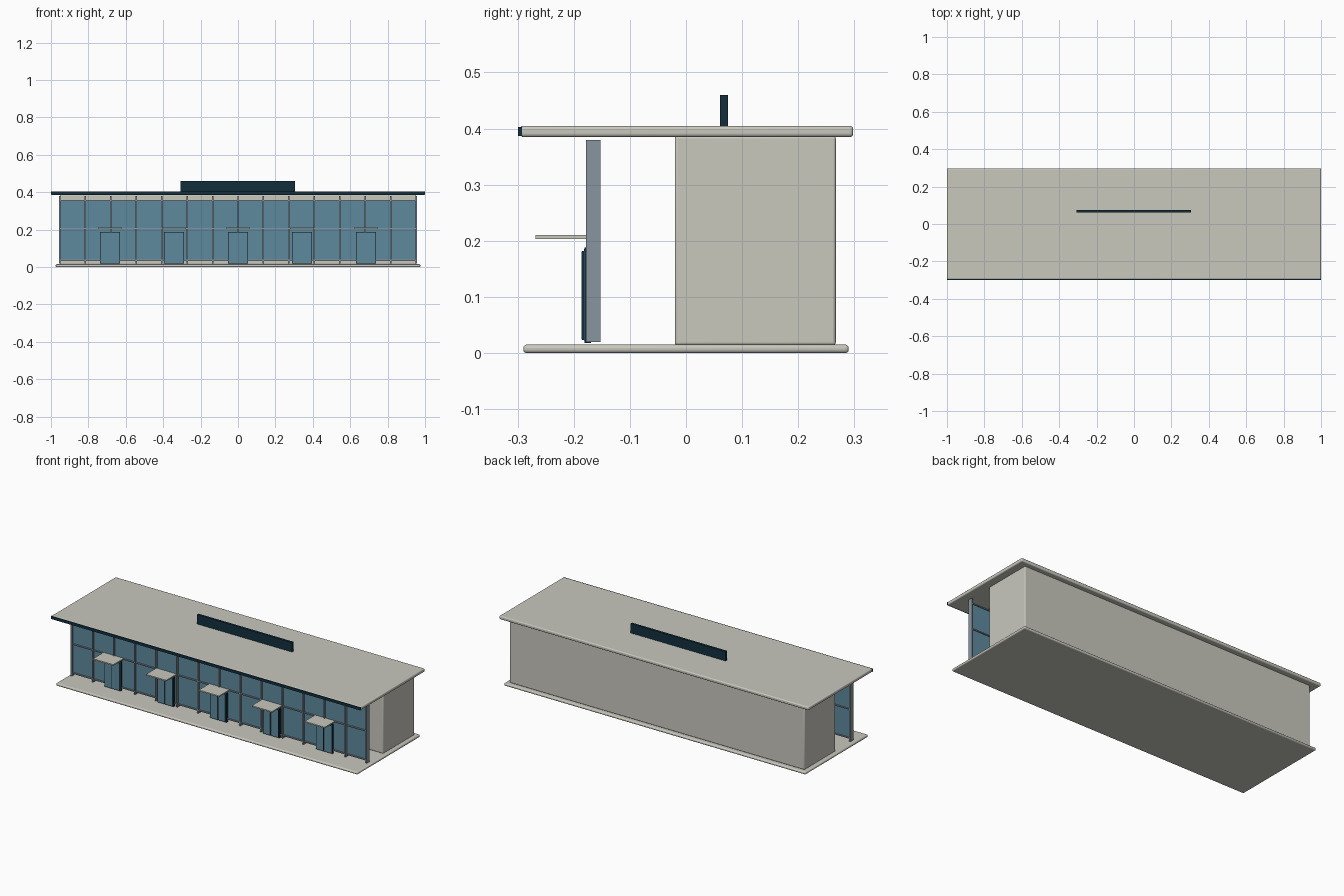
import bpy

if "Cube" in bpy.data.objects:
    bpy.data.objects.remove(bpy.data.objects["Cube"])


def material(name, rgb):
    m = bpy.data.materials.new(name)
    m.diffuse_color = (*rgb, 1.0)
    m.use_nodes = True
    m.node_tree.nodes["Principled BSDF"].inputs["Base Color"].default_value = m.diffuse_color
    return m


CREAM = material("cream_concrete", (0.585, 0.578, 0.515))
GLASS = material("blue_glass", (0.112, 0.254, 0.337))
NAVY = material("dark_navy", (0.006, 0.028, 0.046))
METAL = material("grey_metal", (0.25, 0.30, 0.345))


def box(name, x, y, z, mat, bevel=0.0):
    """Box from (min, max) ranges, optionally with rounded edges."""
    size = [r[1] - r[0] for r in (x, y, z)]
    centre = [(r[0] + r[1]) / 2 for r in (x, y, z)]
    bpy.ops.mesh.primitive_cube_add(size=1, location=centre)
    ob = bpy.context.object
    ob.name = name
    ob.scale = size
    bpy.ops.object.transform_apply(location=False, rotation=False, scale=True)
    ob.data.materials.append(mat)
    if bevel:
        mod = ob.modifiers.new("rounded_edges", "BEVEL")
        mod.width = bevel
        mod.segments = 3
        bpy.ops.object.shade_smooth_by_angle(angle=0.6)
    return ob


# Floor slab, rear solid block and flat roof
box("floor_slab", (-0.975, 0.975), (-0.29, 0.29), (0.0, 0.015), CREAM, 0.006)
box("rear_block", (-0.953, 0.953), (-0.02, 0.267), (0.014, 0.387), CREAM, 0.005)
box("roof_slab", (-1.0, 1.0), (-0.296, 0.298), (0.385, 0.405), CREAM, 0.006)

# Dark trim on the front roof edge and upright plate on the roof
box("roof_fascia", (-1.0, 1.0), (-0.299, -0.292), (0.387, 0.403), NAVY)
box("rooftop_plate", (-0.308, 0.306), (0.061, 0.075), (0.404, 0.46), NAVY)

# Glass curtain wall
box("front_glass", (-0.956, 0.953), (-0.168, -0.163), (0.034, 0.356), GLASS)

# Vertical mullions and horizontal rails
COUNT = 15
for i in range(COUNT):
    cx = -0.953 + i * 1.906 / (COUNT - 1)
    box(f"mullion_{i + 1}", (cx - 0.004, cx + 0.004), (-0.178, -0.152),
        (0.02, 0.38), METAL)
for label, cz in (("bottom", 0.036), ("middle", 0.205), ("top", 0.355)):
    box(f"{label}_rail", (-0.953, 0.953), (-0.175, -0.157),
        (cz - 0.003, cz + 0.003), METAL)

# Double doors, each with a small canopy
for i in range(5):
    cx = (i - 2) * 0.342
    box(f"door_frame_{i + 1}", (cx - 0.053, cx + 0.053), (-0.181, -0.169),
        (0.018, 0.188), NAVY)
    box(f"door_frame_glass_{i + 1}", (cx - 0.05, cx + 0.05),
        (-0.1818, -0.1805), (0.022, 0.185), GLASS)
    for side, s in (("left", -1), ("right", 1)):
        lx = cx + s * 0.0255
        box(f"{side}_door_{i + 1}", (lx - 0.0235, lx + 0.0235),
            (-0.1855, -0.181), (0.023, 0.182), NAVY)
        box(f"{side}_door_glass_{i + 1}", (lx - 0.0225, lx + 0.0225),
            (-0.1865, -0.185), (0.024, 0.181), GLASS)
    box(f"door_canopy_{i + 1}", (cx - 0.065, cx + 0.065), (-0.268, -0.172),
        (0.203, 0.21), CREAM)
